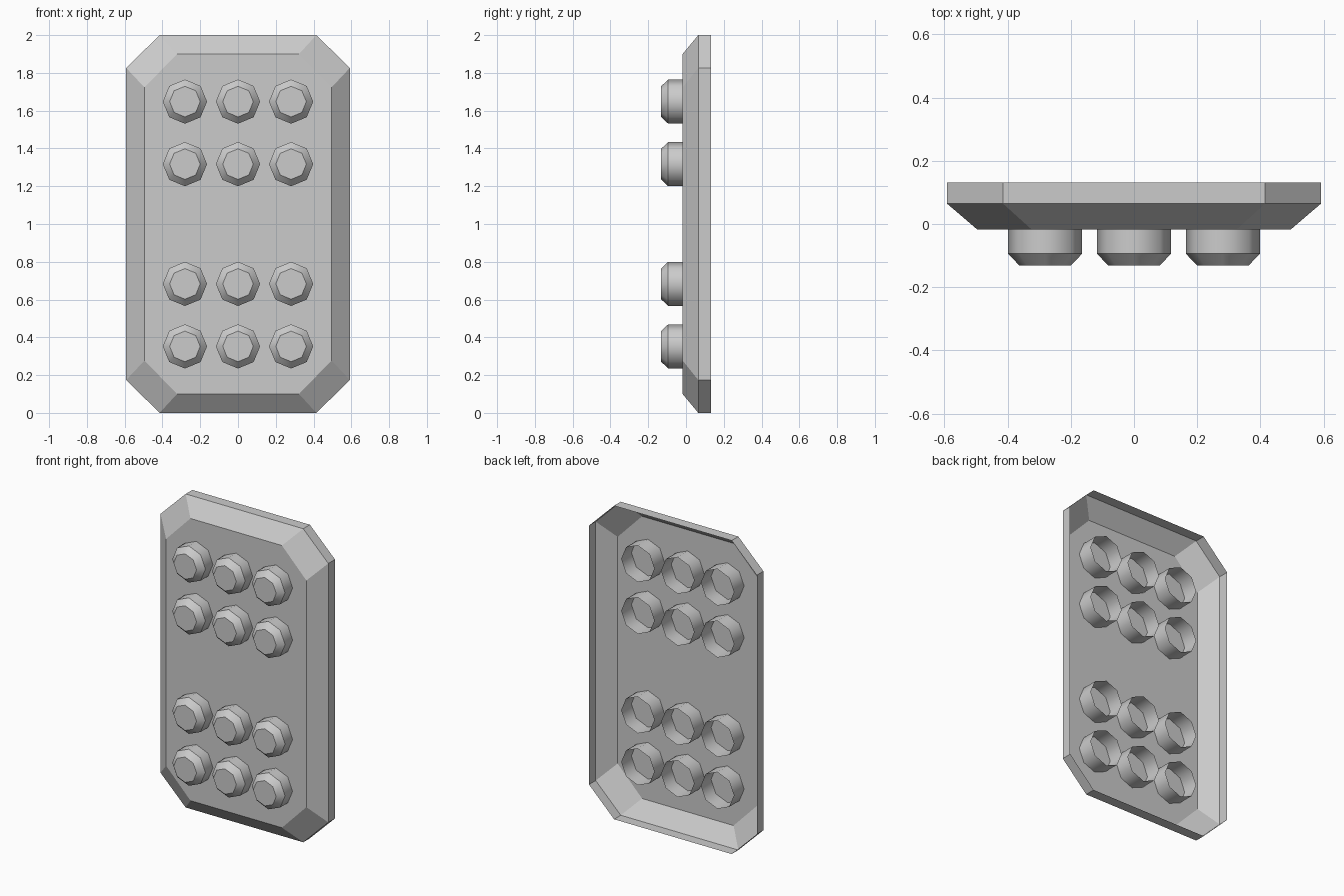
import bpy, bmesh
from math import sin, cos, pi

if "Cube" in bpy.data.objects:
    bpy.data.objects.remove(bpy.data.objects["Cube"])

GREY = 0.6
grey = bpy.data.materials.new("light grey")
grey.use_nodes = True
grey.diffuse_color = (GREY, GREY, GREY, 1)
grey.node_tree.nodes["Principled BSDF"].inputs["Base Color"].default_value = (GREY, GREY, GREY, 1)


def chamfered(y, half_w, half_h, flat_w, flat_h):
    """Rectangle with cut corners, anticlockwise from the front, centred on z = 1."""
    quarter = [(half_w, flat_h), (flat_w, half_h)]
    right_top = quarter
    left_top = [(-x, z) for x, z in reversed(quarter)]
    pts = right_top + left_top
    pts += [(-x, -z) for x, z in pts]
    return [(x, y, 1 + z) for x, z in pts]


def octagon(y, radius):
    return [(radius * cos(i * pi / 4), y, radius * sin(i * pi / 4)) for i in range(8)]


def open_cup(name, rings, smooth):
    """Skin rings from back to front, closing only the front."""
    bm = bmesh.new()
    loops = [[bm.verts.new(p) for p in ring] for ring in rings]
    n = len(loops[0])
    for a, b in zip(loops, loops[1:]):
        for i in range(n):
            j = (i + 1) % n
            bm.faces.new((b[i], a[i], a[j], b[j])).smooth = smooth
    bm.faces.new(loops[-1])
    # Keep the ring edges crisp while the walls blend round
    for loop in loops:
        for i in range(n):
            bm.edges.get((loop[i], loop[(i + 1) % n])).smooth = False
    mesh = bpy.data.meshes.new(name)
    bm.to_mesh(mesh)
    bm.free()
    mesh.materials.append(grey)
    return mesh


def place(name, mesh, location=(0, 0, 0)):
    obj = bpy.data.objects.new(name, mesh)
    obj.location = location
    bpy.context.collection.objects.link(obj)


# Hollow tray: straight rim, sloping border, flat front panel
tray = open_cup("tray", [
    chamfered(0.132, 0.592, 1.0, 0.415, 0.826),
    chamfered(0.065, 0.592, 1.0, 0.415, 0.826),
    chamfered(-0.018, 0.495, 0.9, 0.323, 0.723),
], smooth=False)
place("tray", tray)

# Studs: tubes open at the back that pass through the panel, bevelled in front
stud = open_cup("stud", [
    octagon(0.085, 0.117),
    octagon(-0.094, 0.117),
    octagon(-0.132, 0.081),
], smooth=True)
for row in (-0.648, -0.317, 0.317, 0.648):
    for column in (-1, 0, 1):
        place("stud", stud, (column * 0.281, 0, 1 + row))
